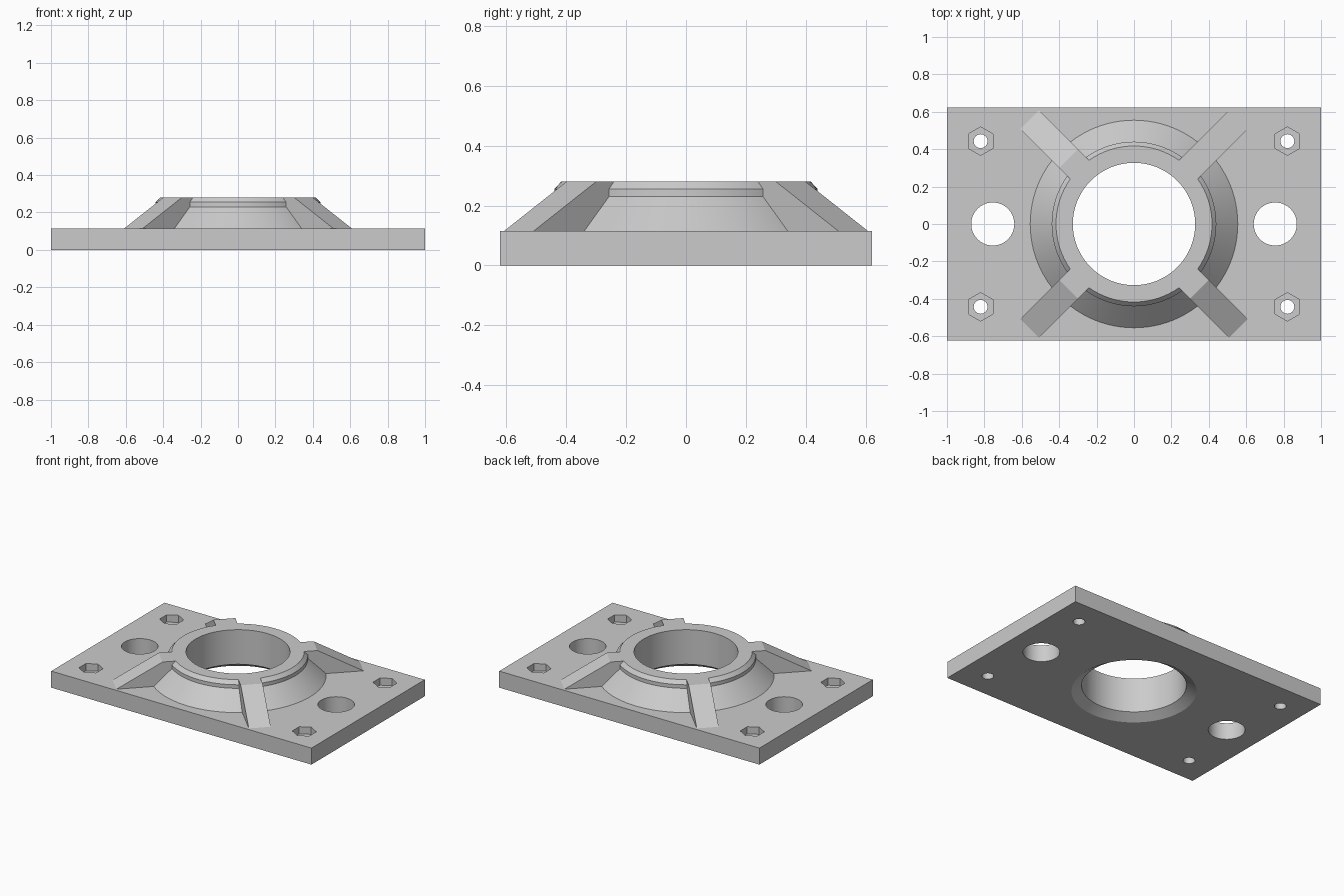
import bpy
import bmesh
import math
from mathutils import Matrix

cube = bpy.data.objects.get("Cube")
if cube:
    bpy.data.objects.remove(cube, do_unlink=True)

SEGMENTS = 96
PLATE_TOP, COLLAR_TOP = 0.115, 0.28
HALF_X, HALF_Y = 1.0, 0.622

grey = bpy.data.materials.new("plain grey")
grey.use_nodes = True
colour = (0.6, 0.6, 0.6, 1)
grey.diffuse_color = colour
grey.node_tree.nodes["Principled BSDF"].inputs["Base Color"].default_value = colour


def make_object(name, bm):
    bmesh.ops.recalc_face_normals(bm, faces=bm.faces)
    mesh = bpy.data.meshes.new(name)
    bm.to_mesh(mesh)
    bm.free()
    mesh.materials.append(grey)
    obj = bpy.data.objects.new(name, mesh)
    bpy.context.collection.objects.link(obj)
    return obj


def turned(name, profile, x=0, y=0, sides=SEGMENTS, turn=0):
    """Solid of revolution from (radius, height) pairs, closed at both ends."""
    bm = bmesh.new()
    rings = []
    for r, z in profile:
        angles = [turn + 2 * math.pi * i / sides for i in range(sides)]
        rings.append([bm.verts.new((x + r * math.cos(a), y + r * math.sin(a), z)) for a in angles])
    for low, high in zip(rings, rings[1:]):
        for i in range(sides):
            j = (i + 1) % sides
            bm.faces.new((low[i], low[j], high[j], high[i]))
    bm.faces.new(rings[0])
    bm.faces.new(rings[-1])
    return make_object(name, bm)


def rib(name, angle):
    """Side profile in (distance from axis, height), thickened and turned."""
    profile = [(0.36, 0.05), (0.79, 0.05), (0.79, PLATE_TOP), (0.495, COLLAR_TOP), (0.36, COLLAR_TOP)]
    bm = bmesh.new()
    face = bm.faces.new([bm.verts.new((d, -0.07, z)) for d, z in profile])
    side = bmesh.ops.extrude_face_region(bm, geom=[face])["geom"]
    moved = [v for v in side if isinstance(v, bmesh.types.BMVert)]
    bmesh.ops.translate(bm, verts=moved, vec=(0, 0.14, 0))
    bm.transform(Matrix.Rotation(angle, 4, "Z"))
    return make_object(name, bm)


def combine(target, tool, operation):
    tool.hide_render = True
    mod = target.modifiers.new(tool.name, "BOOLEAN")
    mod.operation = operation
    mod.solver = "EXACT"
    mod.object = tool
    bpy.context.view_layer.objects.active = target
    bpy.ops.object.modifier_apply(modifier=mod.name)
    bpy.data.objects.remove(tool, do_unlink=True)


# Rectangular base plate
bm = bmesh.new()
bmesh.ops.create_cube(bm, size=1)
bmesh.ops.scale(bm, verts=bm.verts, vec=(2 * HALF_X, 2 * HALF_Y, PLATE_TOP))
bmesh.ops.translate(bm, verts=bm.verts, vec=(0, 0, PLATE_TOP / 2))
body = make_object("flanged_mounting_plate", bm)

# Conical collar with a straight band and a chamfered rim
collar = turned("collar", [(0.555, 0.05), (0.555, PLATE_TOP), (0.44, 0.23),
                           (0.44, 0.255), (0.417, COLLAR_TOP)])
combine(body, collar, "UNION")

# Four diagonal ribs
for k in range(4):
    combine(body, rib("rib", math.pi / 4 + k * math.pi / 2), "UNION")

# Central bore, chamfered underneath
bore = turned("bore", [(0.405, -0.01), (0.39, 0), (0.327, 0.04), (0.327, 0.4)])
combine(body, bore, "DIFFERENCE")

# Side holes, bolt holes and hexagonal nut pockets
for sx in (-1, 1):
    hole = turned("side_hole", [(0.115, -0.1), (0.115, 0.3)], sx * 0.755, 0, 64)
    combine(body, hole, "DIFFERENCE")
    for sy in (-1, 1):
        x, y = sx * 0.82, sy * 0.443
        bolt = turned("bolt_hole", [(0.037, -0.1), (0.037, 0.3)], x, y, 32)
        combine(body, bolt, "DIFFERENCE")
        pocket = turned("nut_pocket", [(0.076, 0.065), (0.076, 0.3)], x, y, 6, math.pi / 6)
        combine(body, pocket, "DIFFERENCE")

# Smooth the round surfaces, keep the edges crisp
bpy.ops.object.select_all(action="DESELECT")
body.select_set(True)
bpy.context.view_layer.objects.active = body
bpy.ops.object.shade_smooth_by_angle(angle=math.radians(25))
